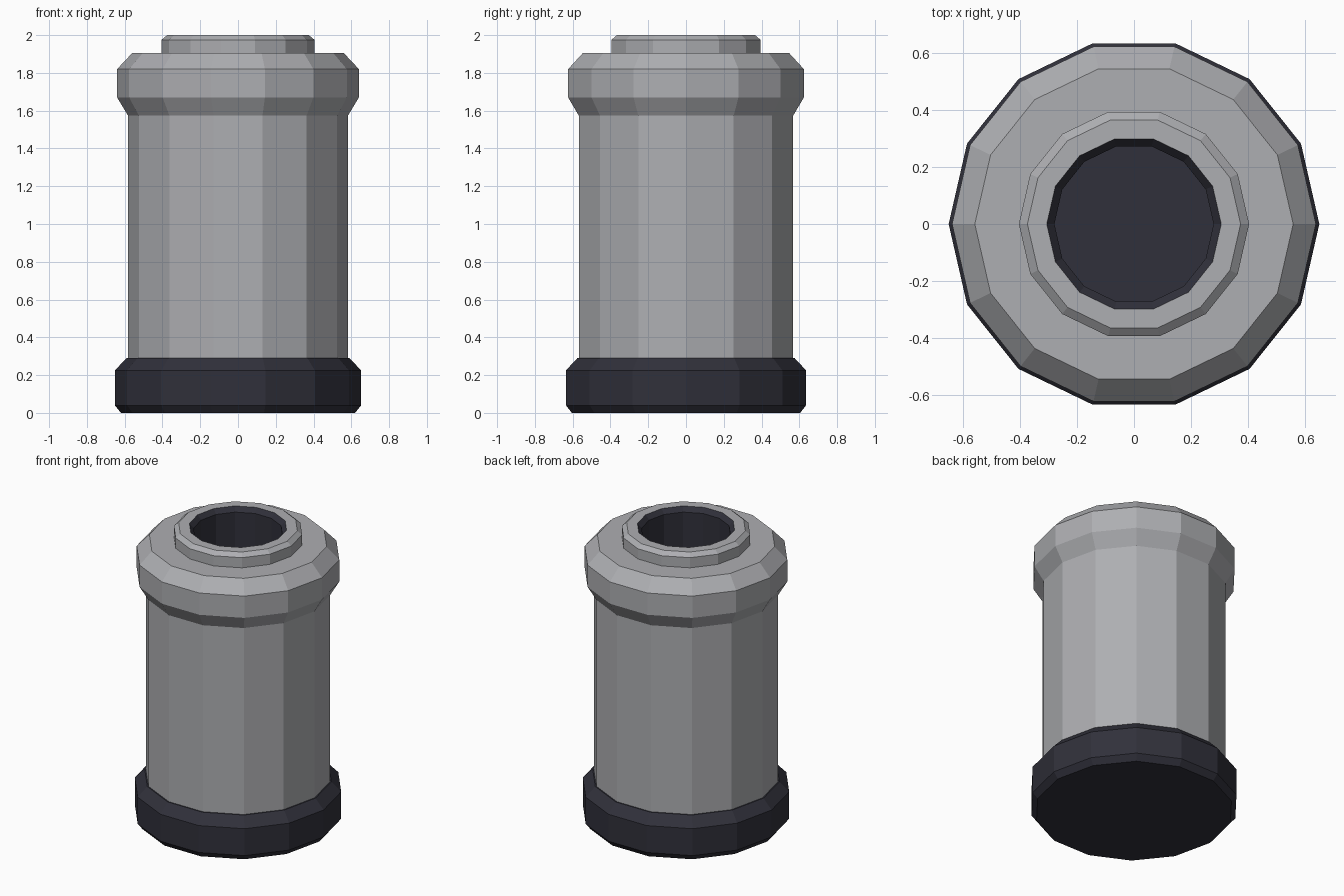
import bpy, bmesh, math

if "Cube" in bpy.data.objects:
    bpy.data.objects.remove(bpy.data.objects["Cube"])

SIDES = 14


def material(name, rgb):
    m = bpy.data.materials.new(name)
    m.diffuse_color = (*rgb, 1.0)
    m.use_nodes = True
    m.node_tree.nodes["Principled BSDF"].inputs["Base Color"].default_value = m.diffuse_color
    return m


GREY = material("metal grey", (0.42, 0.425, 0.445))
DARK = material("dark slate", (0.030, 0.030, 0.043))


def lathe(name, profile, mat, cap_start=False, cap_end=False):
    """Spin (radius, z) points round z; flat faceted sides."""
    bm = bmesh.new()
    rings = []
    for r, z in profile:
        rings.append([bm.verts.new((r * math.cos(2 * math.pi * i / SIDES),
                                    r * math.sin(2 * math.pi * i / SIDES), z))
                      for i in range(SIDES)])
    for a, b in zip(rings, rings[1:]):
        for i in range(SIDES):
            j = (i + 1) % SIDES
            bm.faces.new((a[i], a[j], b[j], b[i]))
    if cap_start:
        bm.faces.new(rings[0][::-1])
    if cap_end:
        bm.faces.new(rings[-1])
    mesh = bpy.data.meshes.new(name)
    bm.to_mesh(mesh)
    bm.free()
    mesh.materials.append(mat)
    ob = bpy.data.objects.new(name, mesh)
    bpy.context.collection.objects.link(ob)
    return ob


# Dark foot with bevelled edges
lathe("base", [(0.62, 0), (0.652, 0.04), (0.652, 0.225), (0.59, 0.29), (0.57, 0.29)],
      DARK, cap_start=True)
# Main barrel
lathe("body", [(0.582, 0.28), (0.582, 1.575)], GREY)
# Flared collar with flat shoulder
lathe("collar", [(0.58, 1.57), (0.64, 1.67), (0.64, 1.82), (0.56, 1.905), (0.40, 1.905)], GREY)
# Raised ring round the opening
lathe("neck_ring", [(0.405, 1.905), (0.405, 1.975), (0.375, 2.0), (0.307, 2.0)], GREY)
# Dark lining and floor of the opening
lathe("bore", [(0.307, 2.0), (0.28, 1.97), (0.28, 1.3)], DARK, cap_end=True)
